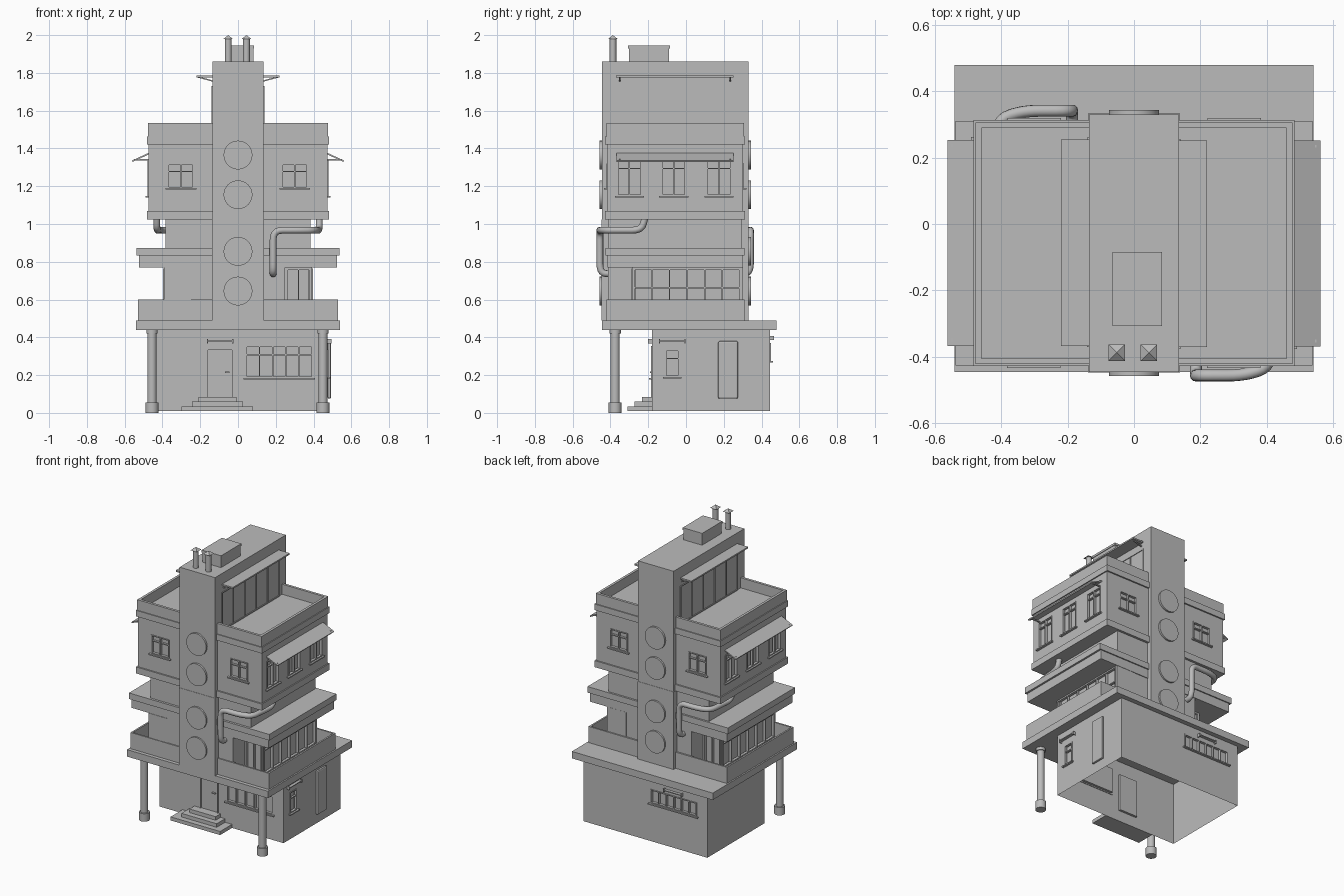
import bpy, bmesh
from math import pi
from mathutils import Matrix, Vector

if "Cube" in bpy.data.objects:
    bpy.data.objects.remove(bpy.data.objects["Cube"])

GREY = (0.5, 0.5, 0.5, 1)
plaster = bpy.data.materials.new("plain grey")
plaster.use_nodes = True
plaster.diffuse_color = GREY
plaster.node_tree.nodes["Principled BSDF"].inputs["Base Color"].default_value = GREY

MID = -0.0575                       # middle of the upper floors in y
TURN = Matrix.Translation((0, MID, 0)) @ Matrix.Rotation(pi, 4, 'Z') @ Matrix.Translation((0, -MID, 0))
SAME = Matrix.Identity(4)


def finish(name, bm):
    mesh = bpy.data.meshes.new(name)
    bm.to_mesh(mesh)
    bm.free()
    mesh.materials.append(plaster)
    ob = bpy.data.objects.new(name, mesh)
    bpy.context.collection.objects.link(ob)
    return ob


def add_box(bm, x, y, z, mat=SAME):
    size = Matrix.Diagonal((x[1] - x[0], y[1] - y[0], z[1] - z[0], 1))
    mid = Matrix.Translation(((x[0] + x[1]) / 2, (y[0] + y[1]) / 2, (z[0] + z[1]) / 2))
    bmesh.ops.create_cube(bm, size=1, matrix=mat @ mid @ size)


def boxes(name, parts, mat=SAME):
    bm = bmesh.new()
    for p in parts:
        add_box(bm, *p, mat)
    return finish(name, bm)


def box(name, x, y, z):
    return boxes(name, [(x, y, z)])


def tray(name, x, y, z, wall, depth):
    """Box whose top is sunk to leave a parapet."""
    bm = bmesh.new()
    add_box(bm, x, y, z)
    top = max(bm.faces, key=lambda f: f.calc_center_median().z)
    bmesh.ops.inset_region(bm, faces=[top], thickness=wall)
    rim = bmesh.ops.extrude_discrete_faces(bm, faces=[top])["faces"][0]
    bmesh.ops.translate(bm, verts=rim.verts, vec=(0, 0, -depth))
    # walls between the rim and the sunk floor
    bmesh.ops.remove_doubles(bm, verts=bm.verts, dist=1e-5)
    return finish(name, bm)


def cylinder(name, r, loc, depth, axis='Z', sides=32, r2=None):
    bm = bmesh.new()
    mat = Matrix.Translation(loc)
    if axis == 'Y':
        mat = mat @ Matrix.Rotation(pi / 2, 4, 'X')
    if sides == 4:
        mat = mat @ Matrix.Rotation(pi / 4, 4, 'Z')
    bmesh.ops.create_cone(bm, cap_ends=True, segments=sides, radius1=r,
                          radius2=r if r2 is None else r2, depth=depth, matrix=mat)
    for f in bm.faces:
        f.smooth = sides > 8 and len(f.verts) == 4
    return finish(name, bm)


def cut(host, holes):
    """Carve a list of (parts, matrix) recesses out of the host."""
    bm = bmesh.new()
    for part, mat in holes:
        add_box(bm, *part, mat)
    cutter = finish("cutter", bm)
    cutter.hide_render = True
    mod = host.modifiers.new("openings", 'BOOLEAN')
    mod.operation, mod.object = 'DIFFERENCE', cutter
    bpy.context.view_layer.objects.active = host
    bpy.ops.object.modifier_apply(modifier=mod.name)
    bpy.data.objects.remove(cutter)


def window(name, loc, angle, w, h, panes, mat=SAME, sill=True, rail=None):
    """Frame with mullions, loc at bottom middle on the wall; returns its recess."""
    m = mat @ Matrix.Translation(loc) @ Matrix.Rotation(angle, 4, 'Z')
    b, a, y = 0.007, w / 2, (-0.004, 0.014)
    parts = [((-a, a), y, (0, b)), ((-a, a), y, (h - b, h))]
    for i in range(panes + 1):
        c = -a + b / 2 + (w - b) * i / panes
        parts.append(((c - b / 2, c + b / 2), y, (0, h)))
    if rail:
        parts.append(((-a, a), (0, 0.014), (rail * h, rail * h + b)))
    if sill:
        parts.append(((-a - 0.012, a + 0.012), (-0.016, 0.004), (-0.008, 0)))
    boxes(name, parts, m)
    return ((-a, a), (-0.05, 0.02), (0, h)), m


def hood(name, loc, angle, w):
    """Small flat rain hood on two end brackets."""
    a = w / 2
    boxes(name, [((-a, a), (-0.02, 0), (0, 0.006)), ((-a, -a + 0.006), (-0.02, 0), (-0.01, 0.012)),
                 ((a - 0.006, a), (-0.02, 0), (-0.01, 0.012))],
          Matrix.Translation(loc) @ Matrix.Rotation(angle, 4, 'Z'))


# Ground floor, open underneath
ground = box("ground_floor", (-0.475, 0.475), (-0.18, 0.445), (0.01, 0.44))
cut(ground, [
    window("front_wide_window", (0.218, -0.18, 0.185), 0, 0.355, 0.17, 5, rail=0.7),
    window("back_wide_window", (-0.218, 0.445, 0.275), pi, 0.355, 0.095, 6),
    window("side_small_window", (0.475, -0.073, 0.19), pi / 2, 0.075, 0.145, 1, rail=0.65),
    (((-0.165, -0.025), (-0.3, -0.165), (0.085, 0.34)), SAME)])
bm = bmesh.new()
bm.from_mesh(ground.data)
bmesh.ops.delete(bm, geom=[f for f in bm.faces if f.calc_center_median().z < 0.011], context='FACES_ONLY')
bm.to_mesh(ground.data)
bm.free()
hood("door_hood", (-0.095, -0.18, 0.378), 0, 0.14)
hood("back_window_hood", (-0.218, 0.445, 0.395), pi, 0.14)
hood("side_window_hood", (0.475, -0.073, 0.378), pi / 2, 0.14)

# Front door, handle and steps
boxes("front_door", [((-0.158, -0.032), (-0.176, -0.164), (0.085, 0.333)),
                     ((-0.165, -0.158), (-0.185, -0.165), (0.085, 0.34)),
                     ((-0.032, -0.025), (-0.185, -0.165), (0.085, 0.34)),
                     ((-0.165, -0.025), (-0.185, -0.165), (0.333, 0.34)),
                     ((-0.07, -0.045), (-0.19, -0.176), (0.212, 0.218))])
for i in range(3):
    half, front = (0.19, 0.135, 0.1)[i], -0.31 + 0.038 * i
    box("step", (-0.108 - half, -0.108 + half) if i else (-0.3, 0.08),
        (front, -0.18), (0.01 + 0.025 * i, 0.035 + 0.025 * i))

# Rounded panel on the side wall
panel = box("side_panel", (0.475, 0.493), (0.17, 0.275), (0.075, 0.38))
bev = panel.modifiers.new("round", 'BEVEL')
bev.width, bev.segments = 0.008, 2

# Posts
for x in (-0.455, 0.45):
    cylinder("post", 0.024, (x, -0.375, 0.22), 0.44)
    cylinder("post_base", 0.034, (x, -0.375, 0.0275), 0.055)
    cylinder("post_cap", 0.03, (x, -0.375, 0.43), 0.02)

# Floor slab, balcony and canopy
box("main_slab", (-0.54, 0.54), (-0.445, 0.478), (0.44, 0.488))
tray("balcony", (-0.53, 0.53), (-0.42, 0.31), (0.488, 0.6), 0.016, 0.1)
box("canopy_lower", (-0.525, 0.525), (-0.415, 0.302), (0.77, 0.832))
box("canopy_upper", (-0.538, 0.538), (-0.426, 0.31), (0.832, 0.874))
box("neck", (-0.385, 0.385), (-0.41, 0.297), (0.874, 1.025))

# First floor with recessed corners and glazed sides
first = box("first_floor", (-0.393, 0.393), (-0.412, 0.297), (0.49, 0.77))
cut(first, [(((0.25, 0.5), (-0.6, -0.285), (0.4, 0.9)), m) for m in (SAME, TURN)])
openings = []
for m in (SAME, TURN):
    openings.append(window("side_glazing", (0.393, 0.006, 0.502), pi / 2, 0.565, 0.262, 6, m, False, 0.6))
    openings.append(window("corner_glazing", (0.32, -0.285, 0.502), 0, 0.125, 0.262, 2, m, False))
    boxes("corner_panel", [((-0.393, -0.25), (-0.416, -0.41), (0.5, 0.769))], m)
cut(first, openings)

# Upper floor with its bands and roof terrace
upper = box("upper_floor", (-0.475, 0.475), (-0.418, 0.303), (1.07, 1.42))
openings = []
for m in (SAME, TURN):
    for y in (-0.3, -0.065, 0.175):
        openings.append(window("side_window", (0.475, y, 1.148), pi / 2, 0.13, 0.19, 2, m, rail=0.75))
    for x in (-0.302, 0.3):
        openings.append(window("end_window", (x, -0.418, 1.19), 0, 0.138, 0.13, 2, m, rail=0.65))
cut(upper, openings)
box("lower_band", (-0.483, 0.483), (-0.428, 0.313), (1.025, 1.07))
box("upper_band", (-0.483, 0.483), (-0.428, 0.313), (1.42, 1.462))
tray("roof_parapet", (-0.477, 0.477), (-0.422, 0.306), (1.462, 1.535), 0.025, 0.07)

# Tower with round plaques front and back
box("tower_lower", (-0.138, 0.138), (-0.447, 0.332), (0.488, 1.025))
box("tower_upper", (-0.136, 0.136), (-0.445, 0.33), (1.025, 1.86))
for z in (0.645, 0.855, 1.155, 1.365):
    for y in (-0.449, 0.334):
        cylinder("round_plaque", 0.076, (0, y, z), 0.018, 'Y', 48)

for m in (SAME, TURN):
    # Terrace glazing on the tower sides
    window("terrace_glazing", (0.137, -0.06, 1.465), pi / 2, 0.63, 0.265, 5, m, False)
    # Flat terrace awning on sloping brackets
    boxes("terrace_awning", [((0.13, 0.22), (-0.37, 0.252), (1.776, 1.786))], m)
    # Sloping awning over the side windows
    slope = m @ Matrix.Translation((0.47, 0, 1.378)) @ Matrix.Rotation(0.43, 4, 'Y')
    boxes("window_awning", [((0, 0.1), (-0.368, 0.252), (-0.008, 0))], slope)
    for y in (-0.352, 0.234):
        tilt = m @ Matrix.Translation((0.13, y, 1.752)) @ Matrix.Rotation(-0.27, 4, 'Y')
        boxes("terrace_bracket", [((0, 0.09), (-0.004, 0.004), (0, 0.007))], tilt)
        boxes("awning_bracket", [((0.47, 0.55), (y - 0.004, y + 0.004), (1.337, 1.344))], m)

    # Bent drain pipe
    corners = [Vector(p) for p in ((0.43, -0.215, 1.04), (0.43, -0.235, 0.967), (0.41, -0.43, 0.967),
                                   (0.33, -0.456, 0.967), (0.186, -0.456, 0.967),
                                   (0.186, -0.456, 0.74), (0.186, -0.39, 0.735))]
    path = [corners[0]]
    for a, b, c in zip(corners, corners[1:], corners[2:]):
        p = b + (a - b).normalized() * min(0.05, (a - b).length * 0.45)
        q = b + (c - b).normalized() * min(0.05, (c - b).length * 0.45)
        path += [p.lerp(b, t).lerp(b.lerp(q, t), t) for t in (0, 0.2, 0.4, 0.6, 0.8, 1)]
    path.append(corners[-1])
    curve = bpy.data.curves.new("drain_pipe", 'CURVE')
    curve.dimensions, curve.bevel_depth, curve.bevel_resolution = '3D', 0.018, 4
    curve.use_fill_caps = True
    line = curve.splines.new('POLY')
    line.points.add(len(path) - 1)
    for pt, co in zip(line.points, path):
        pt.co = (m @ co).to_4d()
    line.use_smooth = True
    curve.materials.append(plaster)
    bpy.context.collection.objects.link(bpy.data.objects.new("drain_pipe", curve))

# Rooftop box and chimneys
box("roof_box", (-0.06, 0.081), (-0.302, -0.09), (1.86, 1.93))
box("roof_box_lid", (-0.064, 0.085), (-0.307, -0.085), (1.93, 1.945))
for x in (-0.052, 0.045):
    cylinder("chimney", 0.018, (x, -0.387, 1.918), 0.125, sides=16)
    cylinder("chimney_cap", 0.035, (x, -0.387, 1.99), 0.02, sides=4, r2=0)
